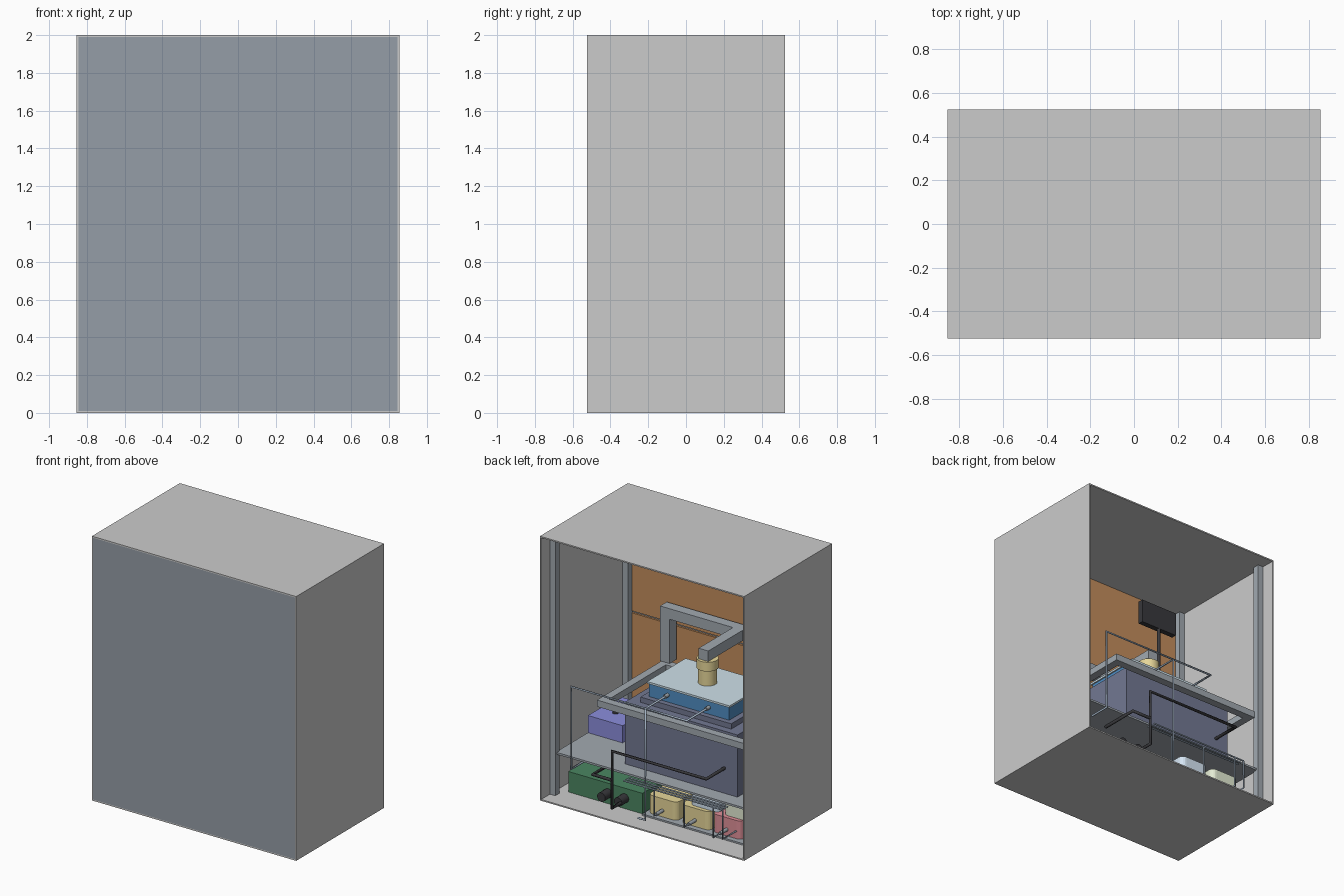
import bpy, bmesh
from mathutils import Vector

if "Cube" in bpy.data.objects:
    bpy.data.objects.remove(bpy.data.objects["Cube"])

def mat(name, r, g, b):
    m = bpy.data.materials.new(name)
    m.diffuse_color = (r, g, b, 1)
    m.use_nodes = True
    m.node_tree.nodes["Principled BSDF"].inputs["Base Color"].default_value = m.diffuse_color
    return m

SLATE = mat("slate", .30, .34, .39)
STEEL = mat("steel", .36, .40, .44)
ORANGE = mat("orange", .55, .27, .11)
BLUE = mat("blue", .08, .27, .55)
ICE = mat("ice", .62, .75, .82)
NAVY = mat("navy", .17, .19, .29)
PURPLE = mat("purple", .26, .27, .72)
GREEN = mat("green", .07, .24, .12)
YELLOW = mat("yellow", .80, .68, .32)
PINK = mat("pink", .75, .28, .32)
PALE_BLUE = mat("pale_blue", .68, .80, .92)
PALE_GREEN = mat("pale_green", .78, .84, .66)
BLACK = mat("black", .04, .04, .045)
PIPE = mat("pipe_blue", .42, .52, .64)

def finish(name, bm, m):
    me = bpy.data.meshes.new(name)
    bm.to_mesh(me)
    bm.free()
    ob = bpy.data.objects.new(name, me)
    bpy.context.collection.objects.link(ob)
    if m:
        me.materials.append(m)
    return ob

def box(name, x, y, z, m=None, round_corners=0):
    """Box from (min, max) ranges, optionally with rounded upright edges."""
    bm = bmesh.new()
    bmesh.ops.create_cube(bm, size=1)
    for v in bm.verts:
        v.co = Vector([(r[0] + r[1]) / 2 + c * (r[1] - r[0]) for r, c in zip((x, y, z), v.co)])
    if round_corners:
        up = [e for e in bm.edges if abs(e.verts[0].co.z - e.verts[1].co.z) > .01]
        bmesh.ops.bevel(bm, geom=up, offset=round_corners, segments=5, profile=.5, affect='EDGES')
    return finish(name, bm, m)

def rod(name, a, b, r, m, sides=16):
    """Cylinder between two points."""
    a, b = Vector(a), Vector(b)
    bm = bmesh.new()
    bmesh.ops.create_cone(bm, cap_ends=True, segments=sides, radius1=r, radius2=r, depth=(b - a).length)
    rot = (b - a).to_track_quat('Z', 'Y')
    for v in bm.verts:
        v.co = rot @ v.co + (a + b) / 2
    for f in bm.faces:
        f.smooth = len(f.verts) == 4
    return finish(name, bm, m)

def pipe(name, pts, r, m):
    """Pipe run with mitred square-turn corners."""
    cu = bpy.data.curves.new(name, 'CURVE')
    cu.dimensions = '3D'
    cu.bevel_depth = r
    cu.bevel_resolution = 2
    cu.use_fill_caps = True
    sp = cu.splines.new('POLY')
    sp.points.add(len(pts) - 1)
    for p, c in zip(sp.points, pts):
        p.co = (*c, 1)
    cu.materials.append(m)
    ob = bpy.data.objects.new(name, cu)
    bpy.context.collection.objects.link(ob)

# cabinet shell, open at the back
X, Y = .855, .525
box("floor", (-X, X), (-Y, Y), (0, .01))
box("roof", (-X, X), (-Y, Y), (1.99, 2))
for s, side in ((-1, "left"), (1, "right")):
    box(side + "_wall", sorted((s * X, s * (X - .01))), (-Y, Y), (.01, 1.99))
    for y, n in ((-.475, "front"), (.395, "back")):
        box(f"{side}_{n}_post", sorted((s * .845, s * .8)), (y - .025, y + .025), (.01, 1.99), STEEL)
box("front_panel", (-.845, .845), (-Y, -Y + .01), (.01, 1.99), SLATE)
box("inner_panel_upper", (-.8, .8), (-.51, -.495), (1.06, 1.99), ORANGE)
box("inner_panel_lower", (-.8, .8), (-.51, -.495), (.03, 1.045), ORANGE)
box("shelf", (-.81, .81), (-.46, .4), (.315, .33), STEEL)

# table frame
for y, n in ((-.39, "front"), (.35, "back")):
    box(f"table_rail_{n}", (-.8, .48), (y - .03, y + .03), (.755, .805), STEEL)
for x, n in ((-.77, "left"), (.45, "right")):
    box(f"table_rail_{n}", (x - .03, x + .03), (-.36, .32), (.755, .805), STEEL)
    box(f"gantry_column_{n}", (x - .04, x + .04), (-.47, -.39), (.805, 1.22), STEEL)
box("gantry_beam", (-.73, .41), (-.47, -.39), (1.14, 1.22), STEEL)
box("gantry_arm", (-.2, -.12), (-.39, .02), (1.14, 1.22), STEEL)

# press head and block
rod("press_head", (-.16, -.03, 1.07), (-.16, -.03, 1.14), .076, YELLOW, 32)
rod("press_neck", (-.16, -.03, .955), (-.16, -.03, 1.07), .066, YELLOW, 32)
box("block_top_plate", (-.505, .185), (-.26, .2), (.94, .955), ICE)
box("block_body", (-.495, .175), (-.25, .19), (.84, .94), BLUE)
box("block_base_plate", (-.54, .22), (-.29, .23), (.80, .84), NAVY)
box("lower_tank", (-.63, .31), (-.34, .284), (.33, .80), NAVY)

# display on its stalk
box("display", (-.74, -.43), (-.46, -.42), (1.76, 1.94), BLACK)
rod("display_stalk", (-.59, -.43, .80), (-.59, -.43, 1.76), .012, BLACK)

# control box and pump
box("control_box", (.52, .81), (-.36, .015), (.33, .46), PURPLE)
rod("control_knob", (.68, -.13, .46), (.68, -.13, .51), .022, BLACK)
box("pump_box", (.143, .763), (-.15, .318), (.01, .165), GREEN)
for i, x in enumerate((.43, .29)):
    rod(f"pump_port_{i}", (x, .31, .09), (x, .40, .09), .034, BLACK, 24)

# supply containers
box("container_tray", (-.78, .13), (-.1, .34), (.01, .022), STEEL)
row = ((-.013, YELLOW), (-.287, YELLOW), (-.55, PINK))
for i, (x, m) in enumerate(row):
    box(f"container_{i}", (x - .122, x + .122), (.02, .3), (.022, .16), m, .04)
    rod(f"container_tap_{i}", (x, .29, .07), (x, .38, .07), .013, STEEL)
    pipe(f"container_feed_{i}", [(x, .38, .07), (x, .40 + .03 * i, .07), (x, .40 + .03 * i, .3)], .006, PIPE)
    pipe(f"manifold_{i}", [(.2, .40 + .03 * i, .3), (-.63, .40 + .03 * i, .3)], .006, PIPE)
for x, m, n in ((-.34, PALE_BLUE, "water"), (-.62, PALE_GREEN, "additive")):
    box(n + "_container", (x - .12, x + .12), (.02, .27), (.16, .28), m, .04)
pipe("manifold_drop", [(-.63, .46, .3), (-.63, .46, .08), (-.63, .3, .08)], .006, PIPE)

# light cooling pipes
pipe("coolant_main", [(.64, .30, .27), (.64, .458, .27), (.64, .458, .893), (-.326, .458, .893),
                      (-.326, .19, .893)], .008, PIPE)
pipe("coolant_branch", [(.02, .19, .893), (.02, .458, .893), (.02, .458, .05), (.08, .458, .05)], .008, PIPE)
for x in (.02, -.326):
    rod("coolant_fitting", (x, .185, .893), (x, .23, .893), .014, STEEL)

# black hoses
pipe("hose_main", [(-.52, .28, .52), (-.52, .5, .52), (.268, .5, .52), (.268, .5, .09),
                   (.268, .39, .09)], .012, BLACK)
pipe("hose_branch", [(.268, .5, .3), (.43, .5, .3), (.43, .2, .3)], .012, BLACK)
